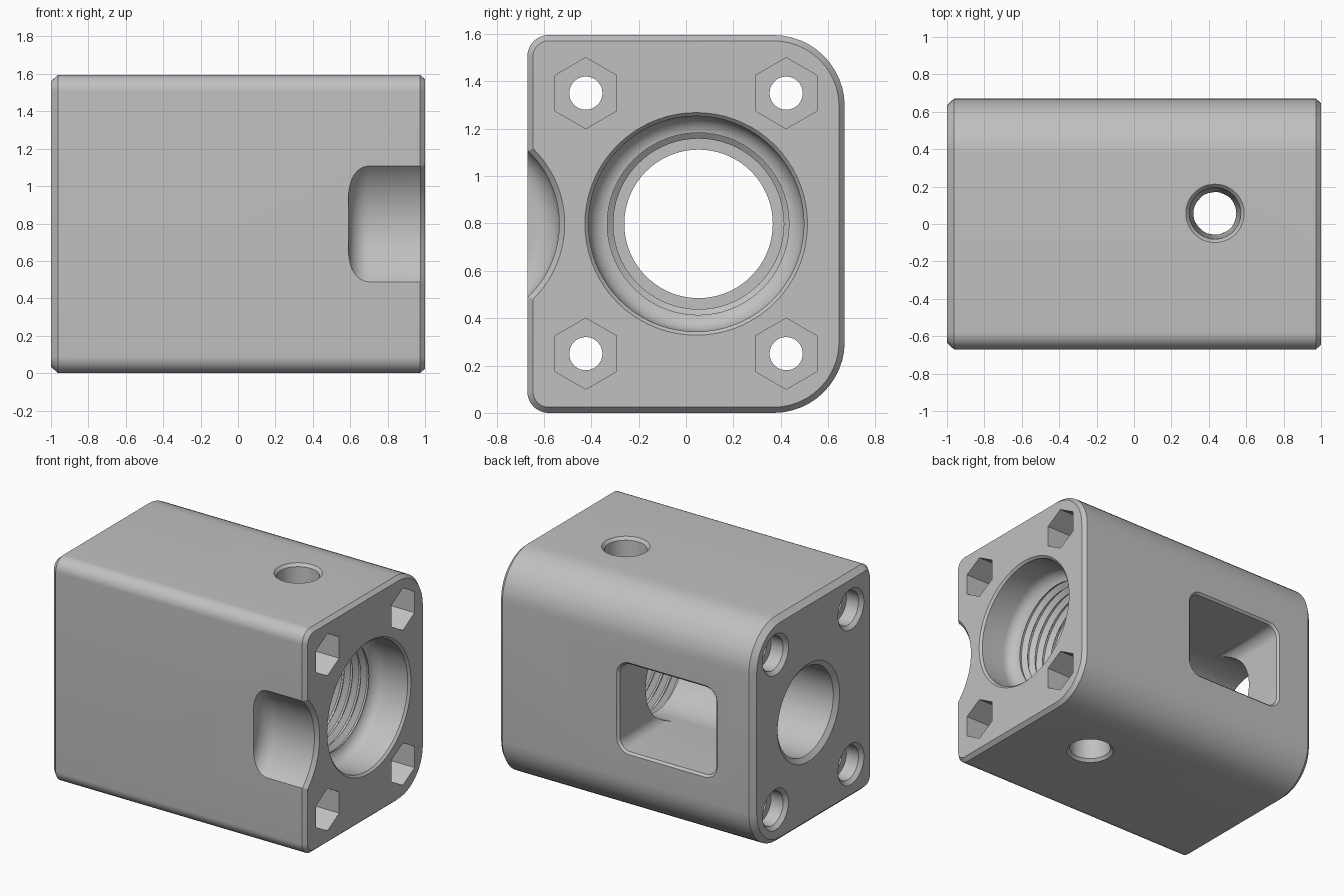
import bpy, bmesh
from math import sin, cos, pi, radians

if "Cube" in bpy.data.objects:
    bpy.data.objects.remove(bpy.data.objects["Cube"], do_unlink=True)

BORE_Y, MID_Z = 0.053, 0.798
HALF_Y, HEIGHT = 0.67, 1.595

metal = bpy.data.materials.new("satin grey metal")
metal.use_nodes = True
metal.diffuse_color = (0.53, 0.53, 0.53, 1)
metal.node_tree.nodes["Principled BSDF"].inputs["Base Color"].default_value = (0.53, 0.53, 0.53, 1)


def loft(name, rings):
    """Closed solid skinned through a list of equally sized point rings."""
    bm = bmesh.new()
    loops = [[bm.verts.new(p) for p in ring] for ring in rings]
    for a, b in zip(loops, loops[1:]):
        for i in range(len(a)):
            j = (i + 1) % len(a)
            bm.faces.new((a[i], a[j], b[j], b[i]))
    bm.faces.new(loops[0])
    bm.faces.new(loops[-1])
    bmesh.ops.recalc_face_normals(bm, faces=bm.faces)
    mesh = bpy.data.meshes.new(name)
    bm.to_mesh(mesh)
    bm.free()
    mesh.materials.append(metal)
    obj = bpy.data.objects.new(name, mesh)
    bpy.context.collection.objects.link(obj)
    return obj


def lathe_x(name, profile, y, z, sides=72):
    """Turned solid along x; profile holds (x, radius)."""
    turn = [2 * pi * i / sides for i in range(sides)]
    return loft(name, [[(x, y + r * sin(t), z + r * cos(t)) for t in turn] for x, r in profile])


def lathe_z(name, profile, x, y, sides=48):
    """Turned solid along z; profile holds (z, radius)."""
    turn = [2 * pi * i / sides for i in range(sides)]
    return loft(name, [[(x + r * cos(t), y + r * sin(t), z) for t in turn] for z, r in profile])


def rounded_rect(u0, u1, v0, v1, radii, inset=0.0, steps=12):
    """Outline from the upper right corner anticlockwise, one radius per corner."""
    corners = [(u1, v1, -1, -1), (u0, v1, 1, -1), (u0, v0, 1, 1), (u1, v0, -1, 1)]
    pts = []
    for k, ((u, v, su, sv), r) in enumerate(zip(corners, radii)):
        for i in range(steps + 1):
            t = (k + i / steps) * pi / 2
            pts.append((u + su * r + (r - inset) * cos(t), v + sv * r + (r - inset) * sin(t)))
    return pts


# Main body: large back corners, small front corners, chamfered ends
def body_ring(x, inset):
    outline = rounded_rect(-HALF_Y, HALF_Y, 0, HEIGHT, (0.3, 0.09, 0.09, 0.3), inset)
    return [(x, y, z) for y, z in outline]


body = loft("body_block", [body_ring(-1, 0.035), body_ring(-0.963, 0),
                           body_ring(0.973, 0), body_ring(1, 0.024)])
cutters = []

# Through bore with chamfered rear mouth
cutters.append(lathe_x("through_bore", [(-1.02, 0.375), (-0.975, 0.3135), (0.85, 0.3135)],
                       BORE_Y, MID_Z))

# Threaded section as repeated V grooves
thread, pitch, start = [(0.2, 0.36)], 0.065, 0.22
for i in range(8):
    a = start + i * pitch
    thread += [(a, 0.36), (a + pitch * 0.4, 0.395), (a + pitch * 0.6, 0.395), (a + pitch * 0.97, 0.36)]
thread.append((0.86, 0.36))
cutters.append(lathe_x("thread_bore", thread, BORE_Y, MID_Z))

# Wide socket with rounded floor and chamfered mouth
fillet = [(0.805 - 0.085 * cos(t), 0.37 + 0.085 * sin(t))
          for t in (i * pi / 16 for i in range(9))]
cutters.append(lathe_x("front_socket", fillet + [(0.985, 0.455), (1.01, 0.48)], 0.043, MID_Z))

# Scooped relief on the front side
fillet = [(0.7 - 0.11 * cos(t), 0.313 + 0.11 * sin(t)) for t in (i * pi / 16 for i in range(9))]
cutters.append(lathe_x("side_scoop", fillet + [(0.975, 0.423), (1.01, 0.455)],
                       -0.958, MID_Z, 120))


# Rounded window in the back, reaching the bore
def window_ring(y, grow):
    r = (0.085,) * 4
    outline = rounded_rect(-0.7, 0.06, MID_Z - 0.311, MID_Z + 0.311, r, -grow)
    return [(x, y, z) for x, z in outline]


cutters.append(loft("back_window", [window_ring(BORE_Y, 0), window_ring(0.655, 0),
                                    window_ring(0.69, 0.035)]))

# Tapered ports through top and bottom walls
port = [(-0.01, 0.165), (0.02, 0.138), (0.5, 0.11)]
port += [(HEIGHT - z, r) for z, r in reversed(port)]
cutters.append(lathe_z("cross_port", port, 0.433, 0.057))

# Four bolt holes with nut pockets in front and head recesses at the rear
for y in (-0.423, 0.423):
    for z in (0.25, 1.35):
        cutters.append(lathe_x("bolt_hole", [(-1.02, 0.165), (-0.975, 0.12), (-0.88, 0.12),
                                             (-0.879, 0.07), (1.02, 0.07)], y, z, 40))
        cutters.append(lathe_x("nut_pocket", [(0.75, 0.15), (1.02, 0.15)], y, z, 6))

for cutter in cutters:
    cutter.hide_render = True
    mod = body.modifiers.new(cutter.name, 'BOOLEAN')
    mod.operation = 'DIFFERENCE'
    mod.solver = 'EXACT'
    mod.object = cutter

# Bake the cuts and discard the cutters
bpy.context.view_layer.update()
graph = bpy.context.evaluated_depsgraph_get()
carved = bpy.data.meshes.new_from_object(body.evaluated_get(graph))
body.modifiers.clear()
body.data = carved
for cutter in cutters:
    bpy.data.objects.remove(cutter, do_unlink=True)
carved.materials.clear()
carved.materials.append(metal)
for face in carved.polygons:
    face.material_index = 0

bpy.ops.object.select_all(action='DESELECT')
body.select_set(True)
bpy.context.view_layer.objects.active = body
bpy.ops.object.shade_smooth_by_angle(angle=radians(25))
